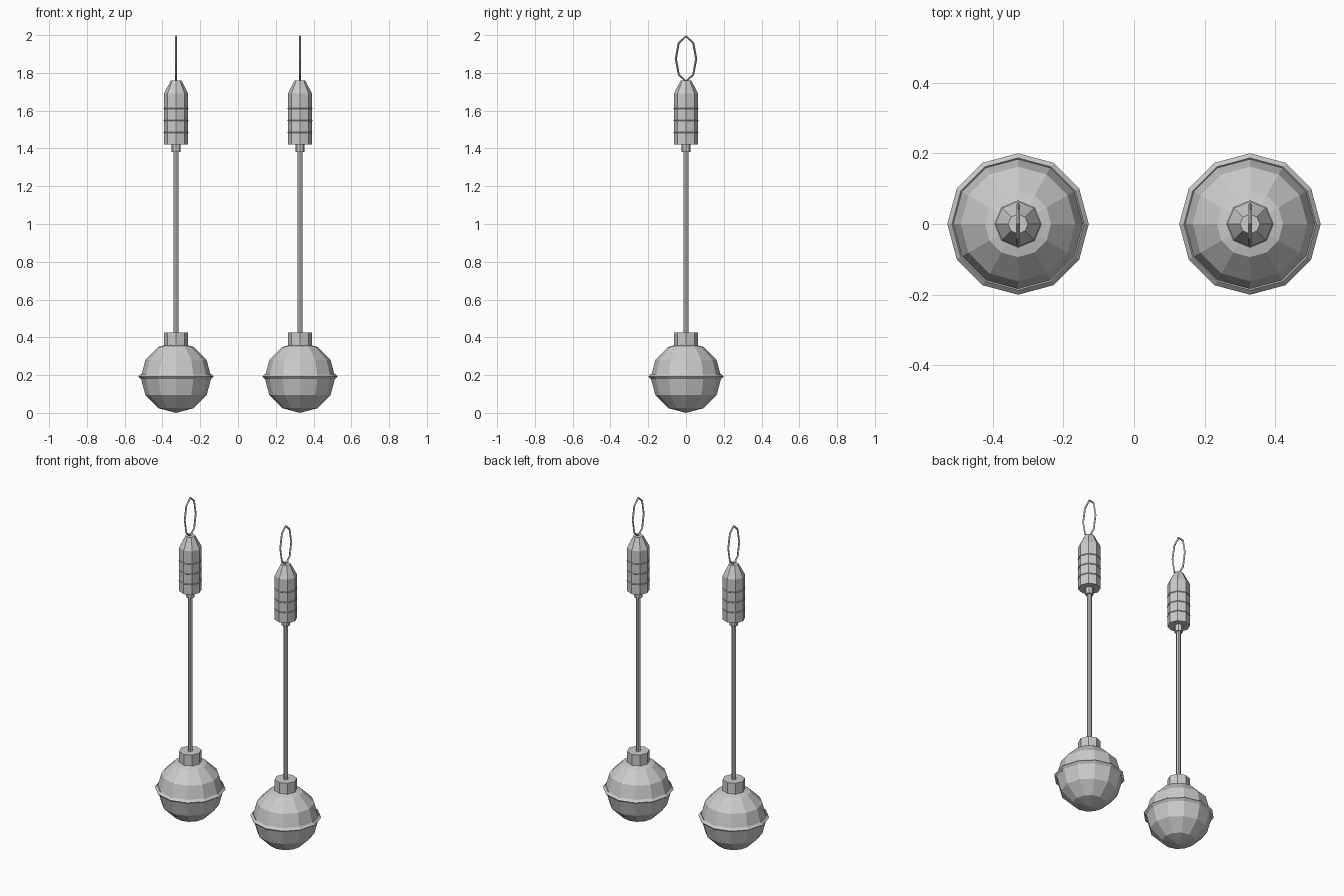
import bpy
from math import pi, cos, sin

if "Cube" in bpy.data.objects:
    bpy.data.objects.remove(bpy.data.objects["Cube"])


def mesh_object(name, verts, faces):
    me = bpy.data.meshes.new(name)
    me.from_pydata(verts, [], faces)
    me.update()
    ob = bpy.data.objects.new(name, me)
    bpy.context.collection.objects.link(ob)
    return ob


def turned(name, x, profile, sides, turn=0.0):
    """Capped solid of revolution from (radius, z) pairs, bottom to top."""
    verts, faces = [], []
    for r, z in profile:
        for i in range(sides):
            a = turn + 2 * pi * i / sides
            verts.append((x + r * cos(a), r * sin(a), z))
    for j in range(len(profile) - 1):
        for i in range(sides):
            k = (i + 1) % sides
            faces.append((j * sides + i, j * sides + k,
                          (j + 1) * sides + k, (j + 1) * sides + i))
    faces.append(tuple(reversed(range(sides))))
    top = (len(profile) - 1) * sides
    faces.append(tuple(range(top, top + sides)))
    return mesh_object(name, verts, faces)


def ring(name, x, z, major, minor, sides, tube=4):
    bpy.ops.mesh.primitive_torus_add(location=(x, 0, z), major_radius=major,
                                     minor_radius=minor, major_segments=sides,
                                     minor_segments=tube)
    ob = bpy.context.object
    ob.name = name
    return ob


def wire_loop(name, x, z, ry, rz, wire, sides):
    """Oval wire ring standing in the yz plane."""
    verts, faces = [], []
    for i in range(sides):
        a = 2 * pi * i / sides
        for dr, dx in ((wire, 0), (0, wire), (-wire, 0), (0, -wire)):
            verts.append((x + dx, (ry + dr) * sin(a), z + (rz + dr) * cos(a)))
    for i in range(sides):
        n = (i + 1) % sides
        for t in range(4):
            u = (t + 1) % 4
            faces.append((i * 4 + t, i * 4 + u, n * 4 + u, n * 4 + t))
    return mesh_object(name, verts, faces)


for side, x in (("left", -0.328), ("right", 0.328)):
    # weighted ball with its seam band and collar
    bpy.ops.mesh.primitive_uv_sphere_add(segments=12, ring_count=6, radius=0.187,
                                         location=(x, 0, 0.187))
    bpy.context.object.name = side + "_ball"
    ring(side + "_ball_band", x, 0.192, 0.187, 0.013, 12)
    turned(side + "_collar", x, [(0.063, 0.33), (0.063, 0.425)], 8)

    # cord, neck and handle
    turned(side + "_cord", x, [(0.014, 0.40), (0.014, 1.40)], 8)
    turned(side + "_neck", x, [(0.024, 1.38), (0.024, 1.43)], 8)
    turned(side + "_handle", x,
           [(0.064, 1.42), (0.064, 1.69), (0.028, 1.76)], 8)
    for n in range(3):
        ring(f"{side}_grip_ring_{n + 1}", x, 1.485 + 0.063 * n, 0.060, 0.007, 8)

    # finger loop
    wire_loop(side + "_finger_loop", x, 1.875, 0.054, 0.119, 0.006, 8)
